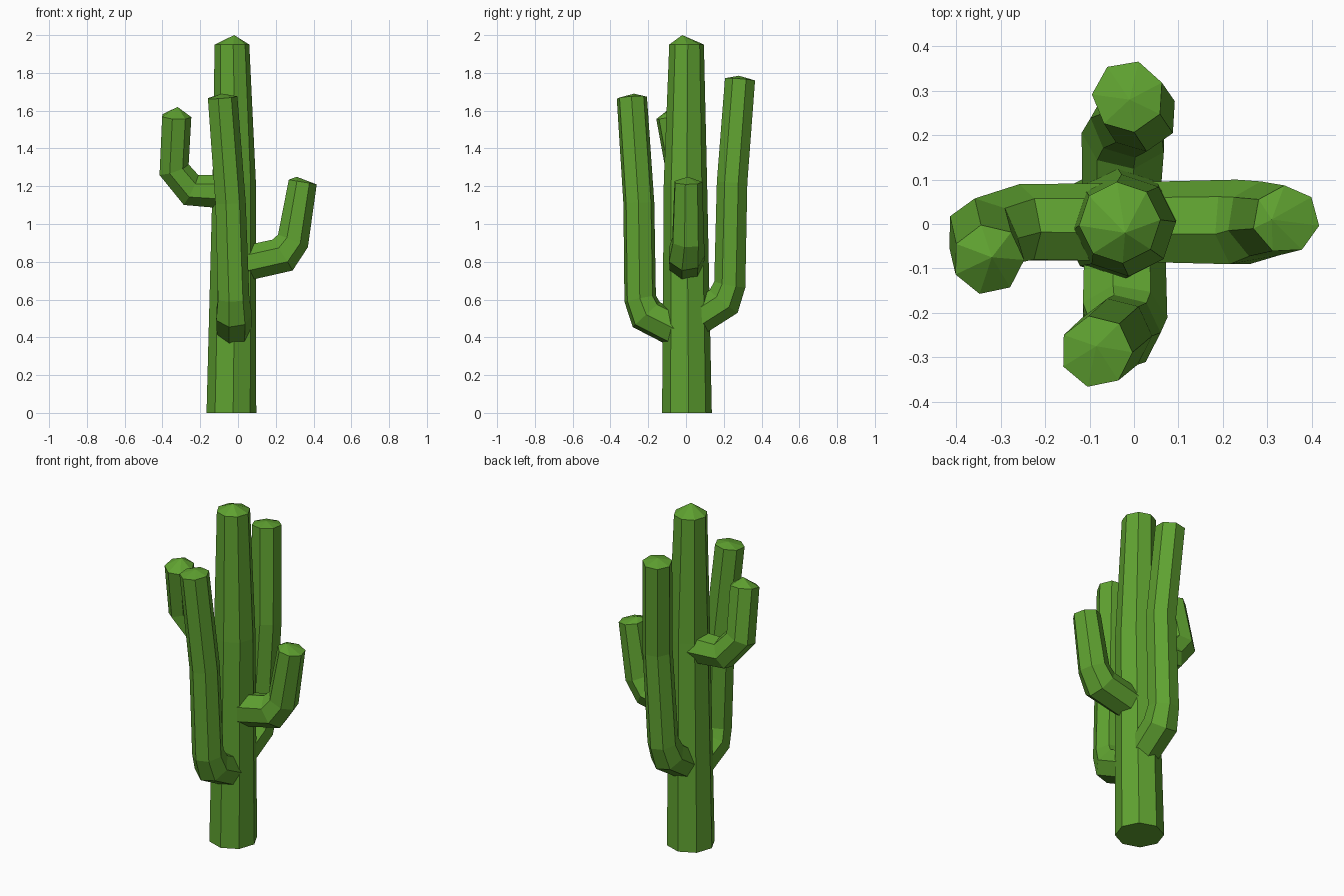
import bpy, bmesh, math
from mathutils import Vector

if "Cube" in bpy.data.objects:
    bpy.data.objects.remove(bpy.data.objects["Cube"])

green = bpy.data.materials.new("cactus_green")
green.diffuse_color = (0.115, 0.36, 0.03, 1)
green.use_nodes = True
green.node_tree.nodes["Principled BSDF"].inputs["Base Color"].default_value = green.diffuse_color


def stem(name, rings, sides, phase, tip, start, flat=False):
    """Faceted tube through (x, y, z, radius) rings with a pointed cap."""
    pts = [Vector(r[:3]) for r in rings]
    up = Vector((0, 0, 1))
    bm = bmesh.new()
    loops = []
    tangent = Vector(start).normalized()
    side = up.cross(tangent) if abs(tangent.z) < 0.9 else Vector((1, 0, 0))
    side.normalize()
    for i, p in enumerate(pts):
        # ring faces along the bisector of its neighbouring segments
        new = Vector((0, 0, 0))
        if i > 0:
            new += (p - pts[i - 1]).normalized()
        if i < len(pts) - 1:
            new += (pts[i + 1] - p).normalized()
        new = up.copy() if flat else new.normalized()
        side = tangent.rotation_difference(new) @ side
        tangent = new
        other = tangent.cross(side)
        ring = []
        for k in range(sides):
            a = math.radians(phase) + 2 * math.pi * k / sides
            ring.append(bm.verts.new(
                p + rings[i][3] * (side * math.cos(a) + other * math.sin(a))))
        loops.append(ring)
    for a, b in zip(loops, loops[1:]):
        for k in range(sides):
            n = (k + 1) % sides
            bm.faces.new((a[k], a[n], b[n], b[k]))
    bm.faces.new(loops[0][::-1])
    apex = bm.verts.new(tip)
    for k in range(sides):
        bm.faces.new((loops[-1][k], loops[-1][(k + 1) % sides], apex))
    bmesh.ops.recalc_face_normals(bm, faces=bm.faces)
    mesh = bpy.data.meshes.new(name)
    bm.to_mesh(mesh)
    bm.free()
    mesh.materials.append(green)
    ob = bpy.data.objects.new(name, mesh)
    bpy.context.collection.objects.link(ob)


# Main trunk
stem("trunk", [(-0.035, 0.005, 0, 0.132), (-0.02, -0.003, 1.22, 0.115),
               (-0.032, 0.003, 1.95, 0.092)],
     8, 4, (-0.02, -0.02, 2.0), (0, 0, 1), flat=True)

# Right arm, short and low
stem("right_arm", [(0.03, 0, 0.79, 0.095), (0.235, 0, 0.835, 0.1),
                   (0.29, 0.008, 0.91, 0.088), (0.342, 0.01, 1.222, 0.077)],
     7, 0, (0.31, 0.01, 1.25), (1, 0, 0))

# Left arm, highest
stem("left_arm", [(-0.05, 0, 1.17, 0.092), (-0.25, 0, 1.18, 0.09),
                  (-0.342, -0.025, 1.29, 0.085), (-0.328, -0.08, 1.57, 0.081)],
     7, 180, (-0.32, -0.075, 1.62), (-1, 0, 0))

# Front arm, long
stem("front_arm", [(-0.025, -0.06, 0.445, 0.096), (-0.025, -0.21, 0.52, 0.1),
                   (-0.027, -0.243, 0.605, 0.087), (-0.043, -0.25, 1.11, 0.084),
                   (-0.085, -0.287, 1.67, 0.082)],
     7, 0, (-0.085, -0.275, 1.69), (0, -1, 0))

# Back arm, longest
stem("back_arm", [(-0.025, 0.06, 0.5, 0.092), (-0.02, 0.2, 0.59, 0.098),
                  (-0.012, 0.233, 0.68, 0.086), (0.015, 0.245, 1.22, 0.083),
                  (-0.013, 0.287, 1.765, 0.082)],
     7, 0, (-0.01, 0.28, 1.785), (0, 1, 0))
